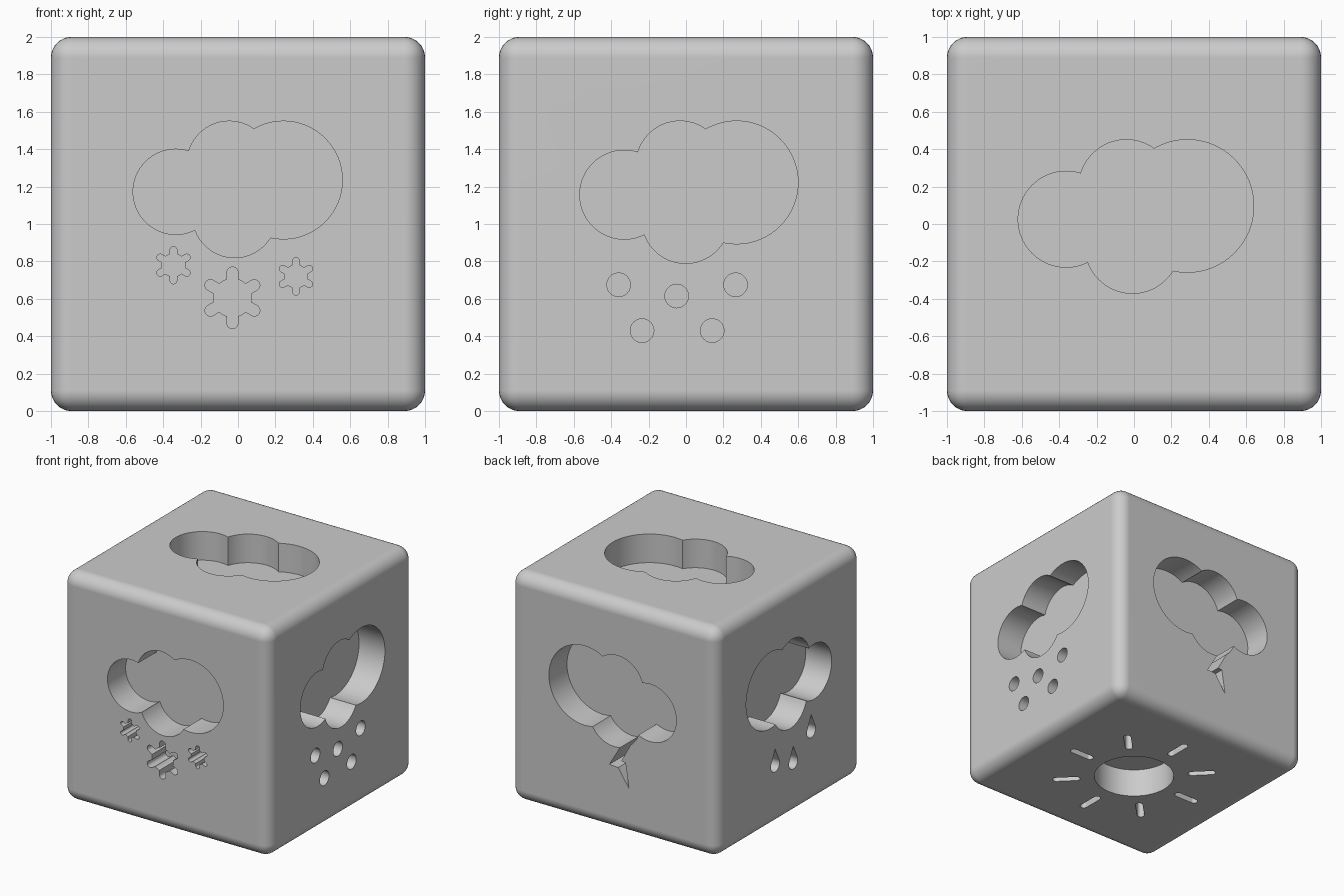
import bpy, bmesh
from math import cos, sin, pi, acos, atan2
from mathutils import Vector, Matrix

old = bpy.data.objects.get("Cube")
if old:
    bpy.data.objects.remove(old, do_unlink=True)

DEPTH = 0.25      # depth of every recess
ROUND = 0.11      # rounding of the block

grey = bpy.data.materials.new("light grey")
grey.use_nodes = True
grey.diffuse_color = (0.6, 0.6, 0.6, 1)
grey.node_tree.nodes["Principled BSDF"].inputs["Base Color"].default_value = (0.6, 0.6, 0.6, 1)

# Rounded block
bm = bmesh.new()
bmesh.ops.create_cube(bm, size=2)
bmesh.ops.bevel(bm, geom=bm.edges[:], offset=ROUND, segments=8, profile=0.5,
                affect='EDGES', clamp_overlap=True)
mesh = bpy.data.meshes.new("weather_block")
bm.to_mesh(mesh)
bm.free()
block = bpy.data.objects.new("weather_block", mesh)
bpy.context.collection.objects.link(block)
block.location.z = 1
mesh.materials.append(grey)

cut = bmesh.new()


def side(u, v):
    """Frame of one side of the block: u right, v up, n outwards."""
    u, v = Vector(u), Vector(v)
    return Matrix((u, v, u.cross(v))).transposed()


def prism(frame, outline):
    """Straight cutter from outside the side down to the recess floor."""
    low, high = ([cut.verts.new(frame @ Vector((x, y, h))) for x, y in outline]
                 for h in (1 - DEPTH, 1.2))
    cut.faces.new(low[::-1])
    cut.faces.new(high)
    n = len(outline)
    for i in range(n):
        j = (i + 1) % n
        cut.faces.new((low[i], low[j], high[j], high[i]))


def disc(frame, x, y, r, n=64):
    prism(frame, [(x + r * cos(2 * pi * i / n), y + r * sin(2 * pi * i / n)) for i in range(n)])


def slot(frame, p, q, r, n=12):
    """Round-ended slot from p to q."""
    a = atan2(q[1] - p[1], q[0] - p[0])
    pts = []
    for c, start in ((q, a - pi / 2), (p, a + pi / 2)):
        pts += [(c[0] + r * cos(start + pi * i / n), c[1] + r * sin(start + pi * i / n))
                for i in range(n + 1)]
    prism(frame, pts)


def cloud(frame, x, y, scale, flip=1):
    for cx, cy, r in ((-0.333, -0.013, 0.228), (-0.047, 0.139, 0.226),
                      (0.243, 0.05, 0.315), (-0.018, -0.14, 0.225)):
        disc(frame, x + flip * scale * cx, y + scale * cy, scale * r)


def snowflake(frame, x, y, size):
    disc(frame, x, y, 0.62 * size)
    for k in range(3):
        a = pi / 2 + k * pi / 3
        dx, dy = 0.82 * size * cos(a), 0.82 * size * sin(a)
        slot(frame, (x - dx, y - dy), (x + dx, y + dy), 0.18 * size)


def raindrop(frame, x, y, r=0.06, tip=0.14, n=32):
    a = acos(r / tip)
    arc = [pi / 2 + a + (2 * pi - 2 * a) * i / n for i in range(n + 1)]
    prism(frame, [(x, y + tip)] + [(x + r * cos(t), y + r * sin(t)) for t in arc])


UP = (0, 0, 1)
front, back = side((1, 0, 0), UP), side((-1, 0, 0), UP)
plus_x, minus_x = side((0, 1, 0), UP), side((0, -1, 0), UP)
top, bottom = side((1, 0, 0), (0, 1, 0)), side((1, 0, 0), (0, -1, 0))

# Snow cloud
cloud(front, 0, 0.185, 1)
for x, y, size in ((-0.345, -0.22, 0.1), (-0.03, -0.395, 0.165), (0.31, -0.28, 0.1)):
    snowflake(front, x, y, size)

# Hail cloud
cloud(plus_x, 0.017, 0.17, 1.043)
for x, y in ((-0.36, -0.325), (0.265, -0.325), (-0.05, -0.385), (-0.235, -0.57), (0.14, -0.57)):
    disc(plus_x, x, y, 0.063, 40)

# Plain cloud
cloud(top, 0.012, 0.04, 1.126)

# Storm cloud with lightning bolt
cloud(back, -0.011, 0.134, 1.1, -1)
prism(back, [(0.13, -0.15), (-0.04, -0.435), (0.045, -0.44), (0.149, -0.595),
             (0.115, -0.38), (0.075, -0.375), (0.2, -0.15)])

# Rain cloud
cloud(minus_x, -0.01, 0.155, 1.054, -1)
for x, y in ((0.3, -0.36), (-0.197, -0.47), (0.053, -0.54)):
    raindrop(minus_x, x, y)

# Sun with rays
disc(bottom, 0, 0, 0.33)
for k in range(8):
    d = Vector((cos(k * pi / 4), sin(k * pi / 4)))
    slot(bottom, d * 0.48, d * 0.65, 0.03)

# Carve all recesses
cut_mesh = bpy.data.meshes.new("recess_cutter")
cut.to_mesh(cut_mesh)
cut.free()
cutter = bpy.data.objects.new("recess_cutter", cut_mesh)
bpy.context.collection.objects.link(cutter)
cutter.location.z = 1
cutter.hide_render = True
carve = block.modifiers.new("carve", 'BOOLEAN')
carve.operation = 'DIFFERENCE'
carve.solver = 'EXACT'
carve.use_self = True
carve.object = cutter
bpy.context.view_layer.update()
carved = bpy.data.meshes.new_from_object(block.evaluated_get(bpy.context.evaluated_depsgraph_get()))
block.modifiers.clear()
block.data = carved
carved.name = "weather_block"
bpy.data.objects.remove(cutter, do_unlink=True)

# One grey material and smooth rounding with crisp recess edges
carved.materials.clear()
carved.materials.append(grey)
for p in carved.polygons:
    p.material_index = 0
bpy.ops.object.select_all(action='DESELECT')
block.select_set(True)
bpy.context.view_layer.objects.active = block
bpy.ops.object.shade_smooth_by_angle(angle=pi / 6)
normals = block.modifiers.new("flat_sides", 'WEIGHTED_NORMAL')
normals.keep_sharp = True
